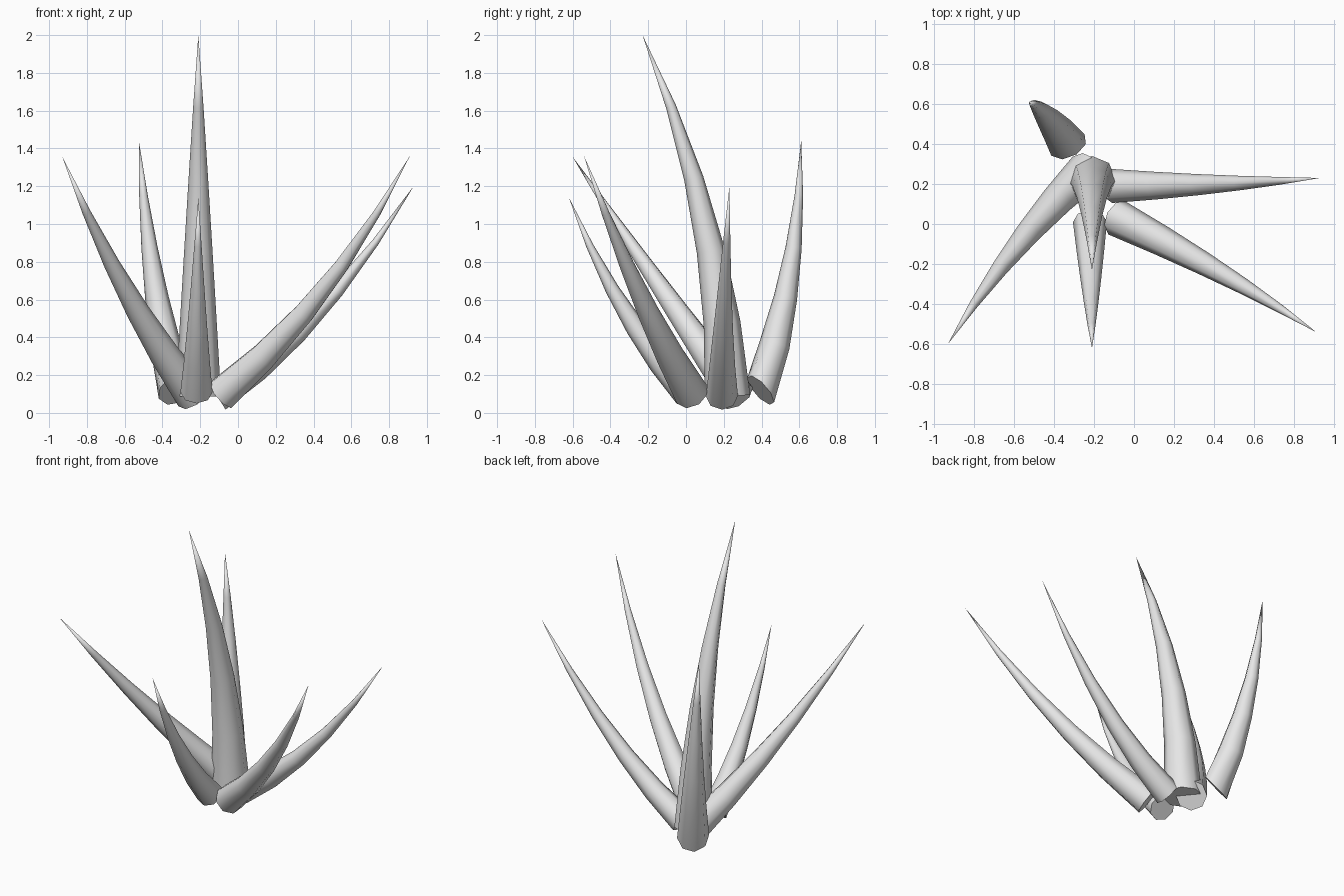
import bpy
import bmesh
import math
from mathutils import Vector

cube = bpy.data.objects.get("Cube")
if cube:
    bpy.data.objects.remove(cube, do_unlink=True)

SIDES = 8
SEGMENTS = 5

grey = bpy.data.materials.new("pale_grey")
grey.use_nodes = True
grey.diffuse_color = (0.8, 0.8, 0.8, 1)
grey.node_tree.nodes["Principled BSDF"].inputs["Base Color"].default_value = (0.8, 0.8, 0.8, 1)


def spike(name, base, mid, tip, radius, butt_axis=None):
    """Tapered, bent spike on the parabola through base, mid and tip.
    butt_axis tilts the cut at the bottom."""
    base, mid, tip = Vector(base), Vector(mid), Vector(tip)
    a = 2 * base - 4 * mid + 2 * tip
    b = 4 * mid - 3 * base - tip
    bend = tip - base
    bm = bmesh.new()
    rings = []
    for i in range(SEGMENTS):
        t = i / SEGMENTS
        centre = a * t * t + b * t + base
        axis = (2 * a * t + b).normalized()
        if i == 0 and butt_axis:
            axis = Vector(butt_axis).normalized()
        # Ring frame: one level axis, one pointing up the spike's back
        level = Vector((-bend.y, bend.x, 0)).normalized()
        level = (level - axis * level.dot(axis)).normalized()
        back = axis.cross(level)
        r = radius * (1 - t) ** 0.92
        ring = []
        for k in range(SIDES):
            ang = math.tau * k / SIDES
            ring.append(bm.verts.new(centre + r * (math.cos(ang) * level + math.sin(ang) * back)))
        rings.append(ring)
    point = bm.verts.new(tip)
    # Flat butt end, walls and pointed end
    bm.faces.new(rings[0][::-1])
    for k in range(SIDES):
        n = (k + 1) % SIDES
        for low, high in zip(rings, rings[1:]):
            bm.faces.new((low[k], low[n], high[n], high[k]))
        bm.faces.new((rings[-1][k], rings[-1][n], point))
    bmesh.ops.recalc_face_normals(bm, faces=bm.faces)
    mesh = bpy.data.meshes.new(name)
    bm.to_mesh(mesh)
    bm.free()
    mesh.materials.append(grey)
    obj = bpy.data.objects.new(name, mesh)
    bpy.context.collection.objects.link(obj)
    bpy.ops.object.select_all(action="DESELECT")
    obj.select_set(True)
    bpy.context.view_layer.objects.active = obj
    bpy.ops.object.shade_smooth_by_angle(angle=math.radians(60))


# Fan of spikes around the tall centre one
spike("tall_spike", (-0.21, 0.22, 0.09), (-0.21, 0.09, 1.05), (-0.21, -0.23, 2.0), 0.12)
spike("front_spike", (-0.22, 0.01, 0.11), (-0.215, -0.33, 0.55), (-0.21, -0.62, 1.14), 0.085)
spike("front_left_spike", (-0.085, 0.03, 0.1), (0.45, -0.255, 0.65), (0.91, -0.54, 1.36), 0.093)
spike("left_spike", (-0.11, 0.19, 0.09), (0.42, 0.2, 0.53), (0.93, 0.23, 1.2), 0.085)
spike("front_right_spike", (-0.235, 0.27, 0.09), (-0.6, -0.13, 0.66), (-0.93, -0.6, 1.355), 0.098)
spike("back_spike", (-0.33, 0.395, 0.12), (-0.45, 0.55, 0.74), (-0.525, 0.61, 1.44), 0.1,
      butt_axis=(-0.35, 0.7, 0.63))
